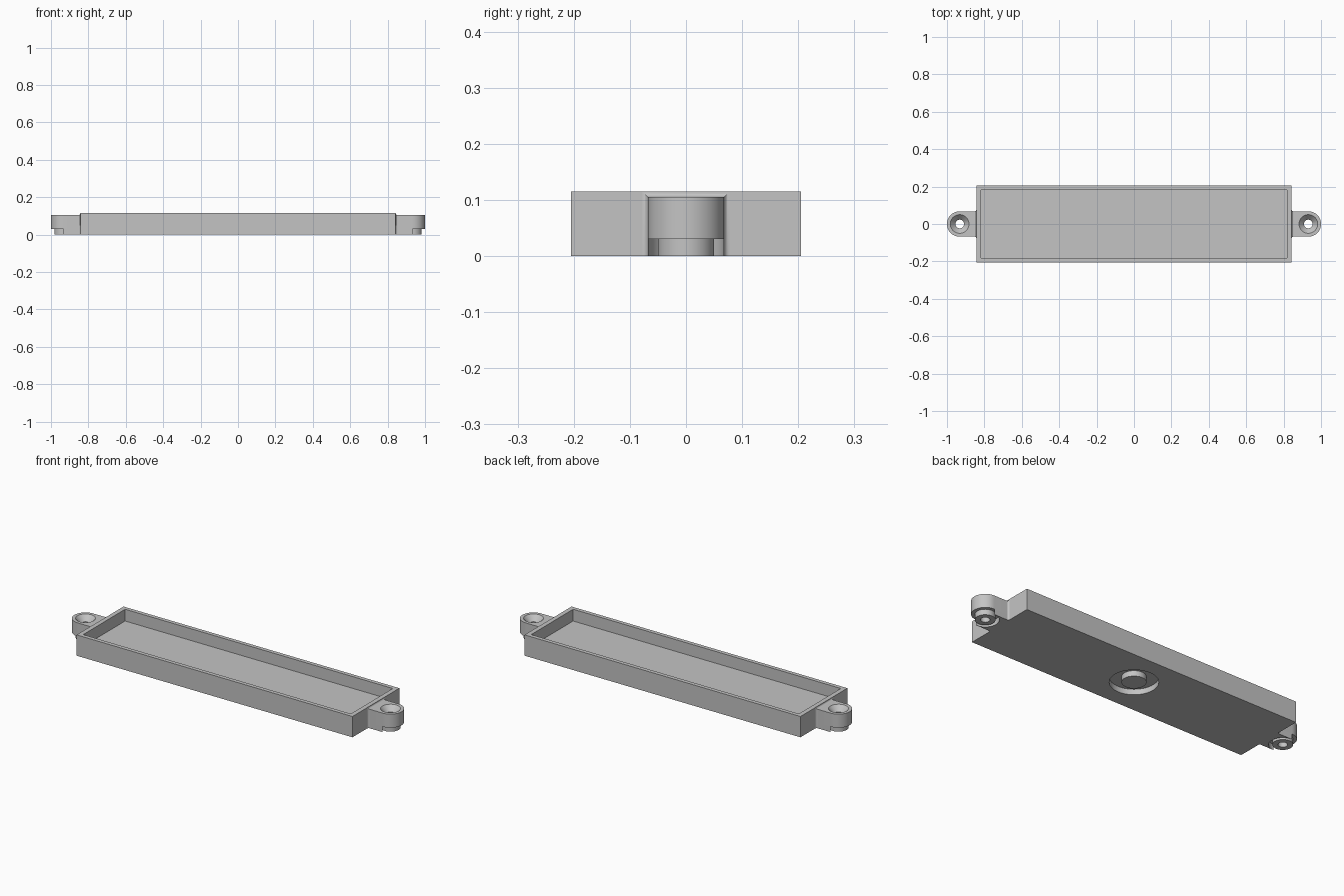
import bpy, bmesh
from math import sin, cos, pi, radians

cube = bpy.data.objects.get("Cube")
if cube:
    bpy.data.objects.remove(cube, do_unlink=True)

# Main dimensions
HX, HY, HZ = 0.843, 0.205, 0.115      # tray half length, half width, height
WALL, FLOOR = 0.025, 0.05
CX, LUG_R, LUG_Z0, LUG_Z1 = 0.932, 0.068, 0.03, 0.105
FILLET = 0.01

grey = bpy.data.materials.new("light_grey")
grey.use_nodes = True
colour = (0.55, 0.55, 0.55, 1)
grey.diffuse_color = colour
grey.node_tree.nodes["Principled BSDF"].inputs["Base Color"].default_value = colour


def finish(name, bm):
    bmesh.ops.remove_doubles(bm, verts=bm.verts, dist=1e-5)
    bmesh.ops.recalc_face_normals(bm, faces=bm.faces)
    mesh = bpy.data.meshes.new(name)
    bm.to_mesh(mesh)
    bm.free()
    mesh.materials.append(grey)
    obj = bpy.data.objects.new(name, mesh)
    bpy.context.collection.objects.link(obj)
    return obj


def prism(name, outline, z0, z1):
    bm = bmesh.new()
    face = bm.faces.new([bm.verts.new((x, y, z0)) for x, y in outline])
    new = bmesh.ops.extrude_face_region(bm, geom=[face])["geom"]
    verts = [v for v in new if isinstance(v, bmesh.types.BMVert)]
    bmesh.ops.translate(bm, verts=verts, vec=(0, 0, z1 - z0))
    return finish(name, bm)


def lathe(name, profile, cx=0, steps=64):
    """Turn a closed (radius, z) profile about a vertical axis at cx."""
    bm = bmesh.new()
    rings = [[bm.verts.new((cx + r * cos(2 * pi * i / steps),
                            r * sin(2 * pi * i / steps), z))
              for r, z in profile] for i in range(steps)]
    n = len(profile)
    for i in range(steps):
        a, b = rings[i], rings[(i + 1) % steps]
        for j in range(n):
            k = (j + 1) % n
            if profile[j][0] or profile[k][0]:
                bm.faces.new((a[j], b[j], b[k], a[k]))
    return finish(name, bm)


def rect(x, y):
    return [(-x, -y), (x, -y), (x, y), (-x, y)]


def cut(obj, cutter):
    mod = obj.modifiers.new("cut", "BOOLEAN")
    mod.operation, mod.solver, mod.object = "DIFFERENCE", "EXACT", cutter
    bpy.context.view_layer.objects.active = obj
    bpy.ops.object.modifier_apply(modifier=mod.name)
    bpy.data.objects.remove(cutter, do_unlink=True)


def smooth(obj):
    bpy.ops.object.select_all(action="DESELECT")
    obj.select_set(True)
    bpy.context.view_layer.objects.active = obj
    bpy.ops.object.shade_smooth_by_angle(angle=radians(30))


def arc(s, start, end, steps=32):
    angles = [radians(start + (end - start) * i / steps) for i in range(steps + 1)]
    return [(s * (CX + LUG_R * cos(a)), LUG_R * sin(a)) for a in angles]


# Open tray with a ring groove underneath
tray = prism("tray", rect(HX, HY), 0, HZ)
cut(tray, prism("pocket_cutter", rect(HX - WALL, HY - WALL + 0.003), FLOOR, HZ + 0.1))
cut(tray, lathe("groove_cutter", [(0.06, -0.05), (0.119, -0.05), (0.119, 0.03), (0.06, 0.03)]))
smooth(tray)

for s, side in ((1, "left"), (-1, "right")):
    root = s * (HX - 0.012)

    def screw_hole():
        return lathe("hole_cutter", [(0, -0.05), (0.023, -0.05), (0.023, 0.075),
                                     (0.05, LUG_Z1), (0.05, 0.15), (0, 0.15)], s * CX)

    # Rounded lug with countersunk hole
    lug = prism(side + "_lug", [(root, -LUG_R)] + arc(s, -90, 90) + [(root, LUG_R)],
                LUG_Z0, LUG_Z1)
    cut(lug, screw_hole())

    # Web under the lug, hollowed around the screw boss
    web = prism(side + "_lug_web", [(root, -LUG_R)] + arc(s, 270, 90) + [(root, LUG_R)],
                0, LUG_Z0)

    # Screw boss
    boss = lathe(side + "_screw_boss", [(0.023, 0), (0.05, 0), (0.05, LUG_Z0),
                                        (0.023, LUG_Z0)], s * CX)

    # Concave fillet where the lug meets the tray
    bm = bmesh.new()
    loops = []
    for i in range(9):
        t = pi / 2 * i / 8
        x, d = s * (HX + FILLET * (1 - cos(t))), FILLET * (1 - sin(t))
        y, z = LUG_R + d, LUG_Z1 + d
        loops.append([bm.verts.new(p) for p in
                      ((x, -y, 0), (x, -y, z), (x, y, z), (x, y, 0))])
    for a, b in zip(loops, loops[1:]):
        for j in range(4):
            k = (j + 1) % 4
            bm.faces.new((a[j], a[k], b[k], b[j]))
    bm.faces.new(loops[0])
    bm.faces.new(loops[-1])
    fillet = finish(side + "_lug_fillet", bm)

    for part in (lug, web, boss, fillet):
        smooth(part)
